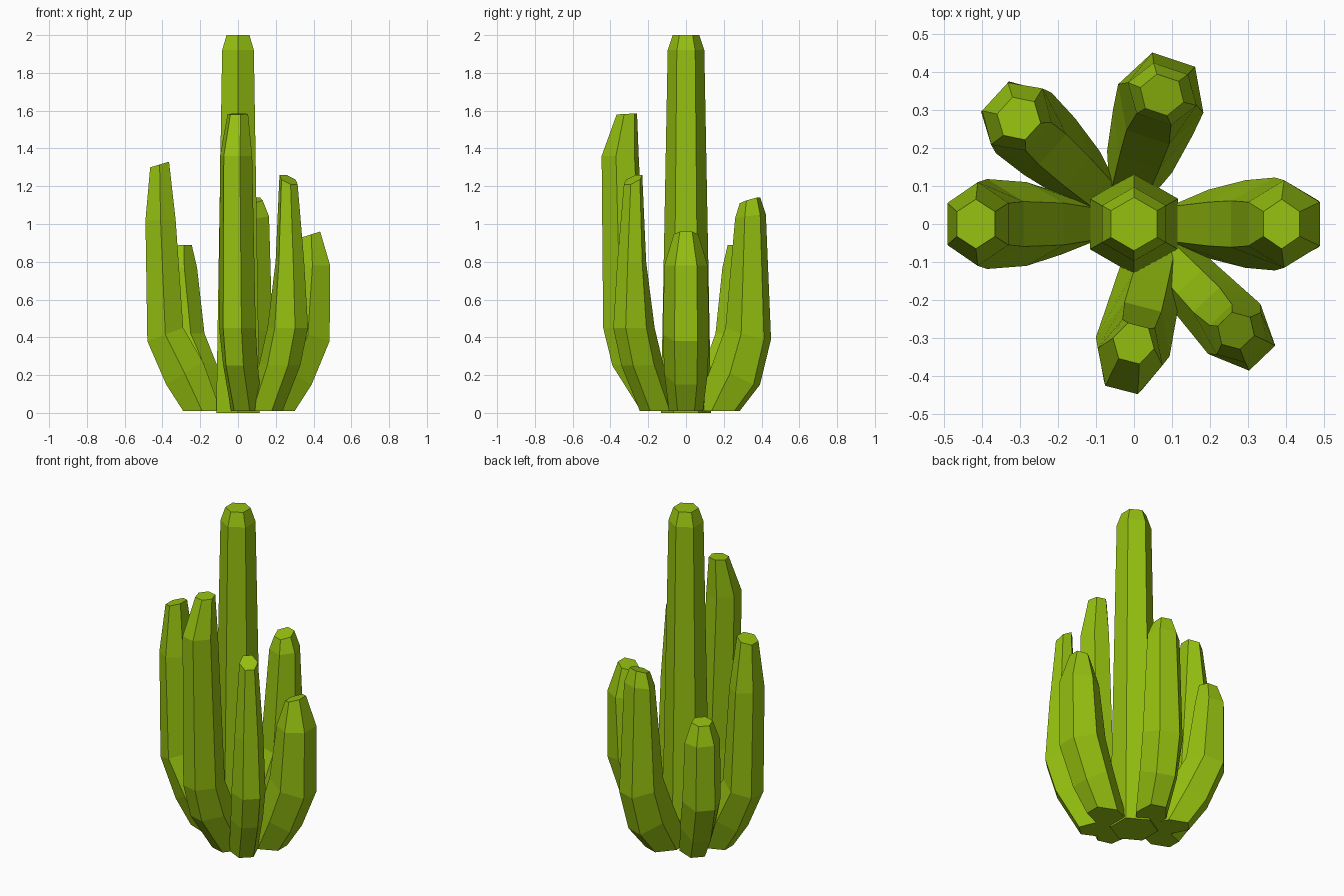
import bpy, bmesh
from math import radians, cos, sin, pi
from mathutils import Vector

green = bpy.data.materials.new("cactus_green")
green.diffuse_color = (0.30, 0.53, 0.005, 1)


def loft(name, rings):
    """Skin a stack of six-sided rings and cap both ends."""
    bm = bmesh.new()
    loops = [[bm.verts.new(p) for p in ring] for ring in rings]
    for a, b in zip(loops, loops[1:]):
        for i in range(6):
            j = (i + 1) % 6
            bm.faces.new((a[i], a[j], b[j], b[i]))
    bm.faces.new(loops[0][::-1])
    bm.faces.new(loops[-1])
    bmesh.ops.recalc_face_normals(bm, faces=bm.faces)
    me = bpy.data.meshes.new(name)
    bm.to_mesh(me)
    bm.free()
    me.materials.append(green)
    ob = bpy.data.objects.new(name, me)
    bpy.context.collection.objects.link(ob)
    return ob


def arm(name, ox, angle, profile):
    """Profile rows: outer radius, outer z, inner radius, inner z, half width."""
    out = Vector((cos(radians(angle)), sin(radians(angle)), 0))
    side = Vector((-out.y, out.x, 0))
    rings = []
    for ro, zo, ri, zi, w in profile:
        o = Vector((ox, 0, zo)) + out * ro
        i = Vector((ox, 0, zi)) + out * ri
        s, h = side * w, side * w * 0.5
        rings.append([o - h, o + h, (o + i) / 2 + s, i + h, i - h, (o + i) / 2 - s])
    loft(name, rings)


# Central column
loft("main_stem", [
    [(r * cos(pi / 6 + k * pi / 3), r * sin(pi / 6 + k * pi / 3), z) for k in range(6)]
    for r, z in ((0.133, 0), (0.097, 1.92), (0.07, 2.0))])

# Side arms, each bending out from the base and rising
arm("right_arm", 0, 0, [
    (0.30, 0.01, 0.09, 0.01, 0.09), (0.39, 0.15, 0.195, 0.27, 0.115),
    (0.485, 0.38, 0.255, 0.45, 0.122), (0.488, 0.78, 0.30, 0.78, 0.115),
    (0.435, 0.96, 0.34, 0.93, 0.065)])
arm("left_arm", 0, 180, [
    (0.29, 0.01, 0.09, 0.01, 0.08), (0.38, 0.15, 0.185, 0.27, 0.11),
    (0.48, 0.38, 0.29, 0.45, 0.118), (0.49, 1.02, 0.33, 1.02, 0.11),
    (0.465, 1.30, 0.365, 1.33, 0.065)])
arm("front_arm", 0.08, -104.5, [
    (0.235, 0.01, 0.04, 0.01, 0.085), (0.39, 0.25, 0.15, 0.27, 0.095),
    (0.44, 0.45, 0.225, 0.45, 0.1), (0.45, 1.36, 0.27, 1.36, 0.088),
    (0.372, 1.58, 0.275, 1.585, 0.056)])
arm("front_right_arm", 0, -46.3, [
    (0.30, 0.01, 0.09, 0.01, 0.08), (0.43, 0.25, 0.21, 0.26, 0.09),
    (0.487, 0.45, 0.275, 0.45, 0.095), (0.465, 0.80, 0.33, 0.80, 0.08),
    (0.43, 1.21, 0.345, 1.26, 0.052)])
arm("back_arm", -0.04, 71.5, [
    (0.285, 0.01, 0.06, 0.01, 0.09), (0.395, 0.15, 0.17, 0.27, 0.11),
    (0.455, 0.39, 0.24, 0.45, 0.118), (0.43, 1.05, 0.29, 1.03, 0.095),
    (0.405, 1.14, 0.31, 1.11, 0.06)])
arm("back_left_arm", 0, 137.5, [
    (0.30, 0.01, 0.09, 0.01, 0.08), (0.40, 0.15, 0.20, 0.26, 0.1),
    (0.495, 0.38, 0.29, 0.42, 0.108), (0.495, 0.77, 0.34, 0.77, 0.1),
    (0.46, 0.88, 0.36, 0.89, 0.06)])
